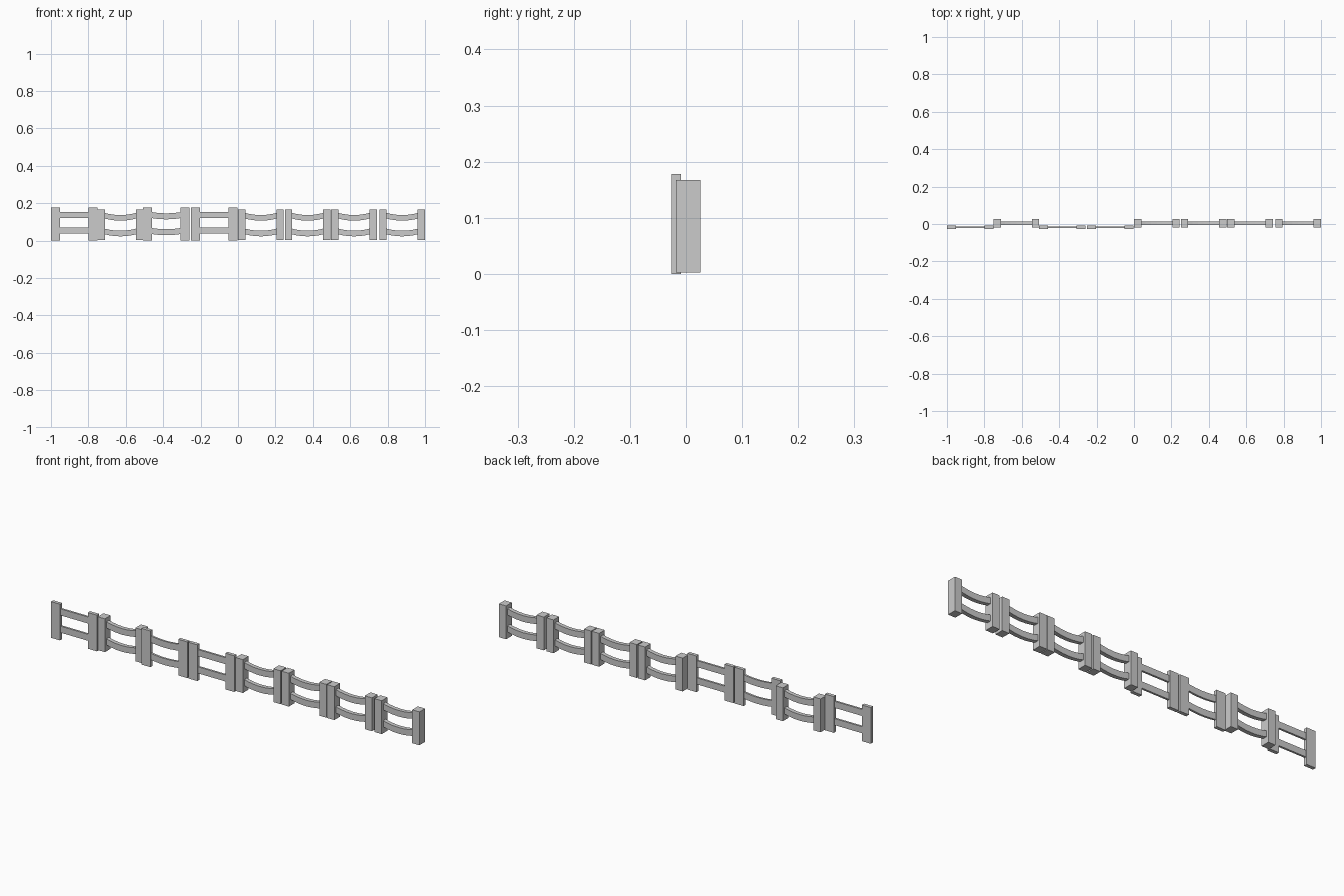
import bpy, bmesh

if "Cube" in bpy.data.objects:
    bpy.data.objects.remove(bpy.data.objects["Cube"])


def box(name, x0, x1, y0, y1, z0, z1):
    bpy.ops.mesh.primitive_cube_add(size=1, location=((x0 + x1) / 2, (y0 + y1) / 2, (z0 + z1) / 2))
    ob = bpy.context.object
    ob.name = name
    ob.scale = (x1 - x0, y1 - y0, z1 - z0)
    bpy.ops.object.transform_apply(location=False, rotation=False, scale=True)


def rail(name, x0, x1, y0, y1, z, h, sag, n):
    """Bar of n segments that hangs down by sag in the middle."""
    bm = bmesh.new()
    rings = []
    for i in range(n + 1):
        t = i / n
        zc = z - sag * 4 * t * (1 - t)
        x = x0 + (x1 - x0) * t
        rings.append([bm.verts.new((x, y, zc + d)) for y, d in
                      ((y0, -h / 2), (y1, -h / 2), (y1, h / 2), (y0, h / 2))])
    for a, b in zip(rings, rings[1:]):
        for k in range(4):
            bm.faces.new((a[k], a[k - 1], b[k - 1], b[k]))
    bm.faces.new(rings[0])
    bm.faces.new(rings[-1][::-1])
    bmesh.ops.recalc_face_normals(bm, faces=bm.faces)
    me = bpy.data.meshes.new(name)
    bm.to_mesh(me)
    bm.free()
    bpy.context.collection.objects.link(bpy.data.objects.new(name, me))


# panel kinds: width, post width, post y, post z, rail y, rail heights, rail thickness
PLANK = dict(w=0.25, pw=0.049, y=(-0.026, -0.009), z=(0, 0.178),
             ry=(-0.0225, -0.0125), rz=(0.138, 0.053), h=0.032)
BEAM = dict(w=0.244, pw=0.039, y=(-0.018, 0.026), z=(0.003, 0.167),
            ry=(-0.006, 0.014), rz=(0.135, 0.051), h=0.030)


def panel(label, kind, cx, sag):
    k = kind
    x0, x1 = cx - k["w"] / 2, cx + k["w"] / 2
    box(label + "_left_post", x0, x0 + k["pw"], *k["y"], *k["z"])
    box(label + "_right_post", x1 - k["pw"], x1, *k["y"], *k["z"])
    for part, z in zip(("upper_rail", "lower_rail"), k["rz"]):
        rail(f"{label}_{part}", x0 + k["pw"] * 0.8, x1 - k["pw"] * 0.8, *k["ry"],
             z, k["h"], sag, 6 if sag else 1)


# row of fence panels: kind, centre, sag
row = [(PLANK, -0.875, 0), (BEAM, -0.629, 0.013), (PLANK, -0.383, 0.008), (PLANK, -0.127, 0),
       (BEAM, 0.122, 0.013), (BEAM, 0.372, 0.013), (BEAM, 0.620, 0.013), (BEAM, 0.878, 0.013)]
for i, (kind, cx, sag) in enumerate(row):
    panel(f"fence_panel_{i + 1}", kind, cx, sag)
